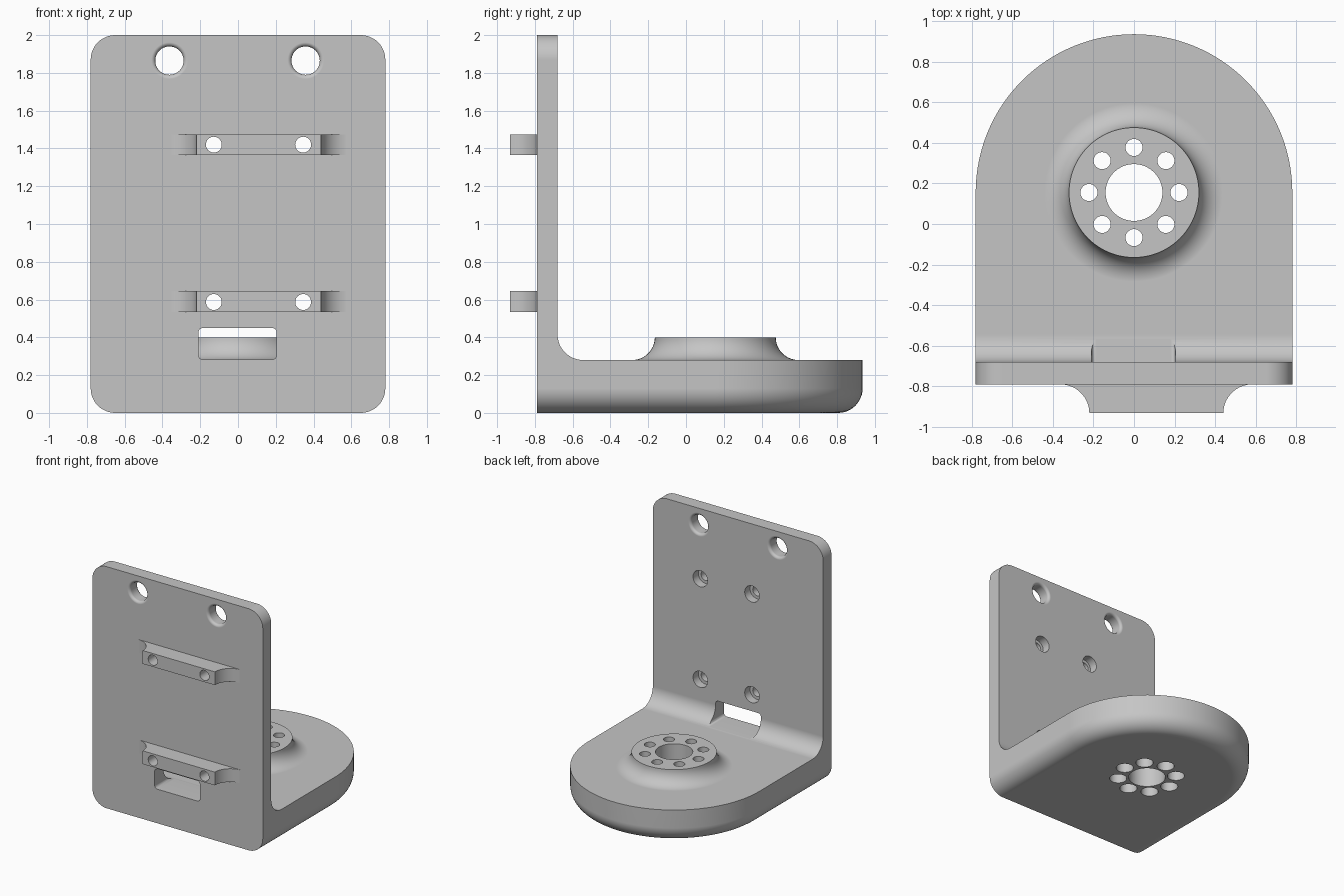
import bpy, bmesh, math
from mathutils import Matrix, Vector

cube = bpy.data.objects.get("Cube")
if cube:
    bpy.data.objects.remove(cube, do_unlink=True)

HALF = 0.78         # half width of the bracket
AXIS = 0.155        # y of the round end and hub
FRONT, BACK = -0.79, -0.68   # faces of the upright plate
FLOOR = 0.28        # top of the base
R = 0.13            # outer edge rounding
TO_Y = Matrix.Rotation(-math.pi / 2, 4, 'X')   # local z becomes +y

grey = bpy.data.materials.new("light_grey")
grey.use_nodes = True
grey.diffuse_color = (0.56, 0.56, 0.56, 1)
grey.node_tree.nodes["Principled BSDF"].inputs["Base Color"].default_value = (0.56, 0.56, 0.56, 1)


def arc(cx, cy, r, a0, a1, n=12):
    angles = [math.radians(a0 + (a1 - a0) * i / n) for i in range(n + 1)]
    return [(cx + r * math.cos(a), cy + r * math.sin(a)) for a in angles]


def loft(bm, rings):
    """Skin a stack of equal-sized rings and cap both ends."""
    loops = [[bm.verts.new(p) for p in ring] for ring in rings]
    n = len(loops[0])
    for a, b in zip(loops, loops[1:]):
        for i in range(n):
            j = (i + 1) % n
            bm.faces.new((a[i], a[j], b[j], b[i]))
    bm.faces.new(loops[0][::-1])
    bm.faces.new(loops[-1])


def lathe(bm, profile, matrix, n=48):
    """Turn (radius, height) points about the local z axis."""
    loft(bm, [[matrix @ Vector((x, y, h)) for x, y in arc(0, 0, r, 0, 360, n)[:-1]]
              for r, h in profile])


def finish(bm, name):
    bmesh.ops.recalc_face_normals(bm, faces=bm.faces)
    mesh = bpy.data.meshes.new(name)
    bm.to_mesh(mesh)
    bm.free()
    mesh.materials.append(grey)
    obj = bpy.data.objects.new(name, mesh)
    bpy.context.collection.objects.link(obj)
    return obj


def combine(obj, other, operation):
    mod = obj.modifiers.new("combine", 'BOOLEAN')
    mod.object, mod.operation, mod.solver = other, operation, 'EXACT'
    bpy.context.view_layer.objects.active = obj
    bpy.ops.object.modifier_apply(modifier=mod.name)
    bpy.data.objects.remove(other, do_unlink=True)


# Round-ended block with rounded lower and upper edges
def outline(inset, z):
    r = HALF - inset
    pts = arc(0, AXIS, r, 0, 180, 64) + [(-r, -0.95), (r, -0.95)]
    return [(x, y, z) for x, y in pts]


curve = [(R - x, R - y) for x, y in arc(0, 0, R, 90, 0)]   # (inset, height)
levels = [(R - x, R + y) for x, y in arc(0, 0, R, -90, 0)]
bm = bmesh.new()
loft(bm, [outline(d, z) for d, z in levels] +
         [outline(d, 2 - z) for d, z in reversed(levels)])
bracket = finish(bm, "bracket")

# L-shaped side profile with a filleted inner corner
side = ([(FRONT, -0.1), (1.1, -0.1), (1.1, FLOOR)]
        + arc(BACK + 0.135, FLOOR + 0.135, 0.135, 270, 180)
        + [(BACK, 2.1), (FRONT, 2.1)])
bm = bmesh.new()
loft(bm, [[(x, y, z) for y, z in side] for x in (-1, 1)])
combine(bracket, finish(bm, "side_profile"), 'INTERSECT')

# Hub flaring into the base
hub_at = Matrix.Translation((0, AXIS, 0))
bm = bmesh.new()
lathe(bm, [(0.48, 0.15), (0.48, FLOOR - 0.003)]
      + arc(0.44, 0.40, 0.12, 262, 180, 10), hub_at, 96)
combine(bracket, finish(bm, "hub"), 'UNION')

# Two front mounting bars with flared ends
LEFT, RIGHT, NOSE, FLARE = 0.44, -0.22, -0.932, 0.142
bar = (arc(RIGHT - FLARE, NOSE, FLARE, 82, 0, 10)
       + arc(LEFT + FLARE, NOSE, FLARE, 180, 98, 10)
       + [(LEFT + FLARE + 0.02, FRONT + 0.003), (LEFT + FLARE + 0.02, FRONT + 0.05),
          (RIGHT - FLARE - 0.02, FRONT + 0.05), (RIGHT - FLARE - 0.02, FRONT + 0.003)])
bm = bmesh.new()
for z in (0.535, 1.365):
    loft(bm, [[(x, y, h) for x, y in bar] for h in (z, z + 0.11)])
combine(bracket, finish(bm, "mounting_bars"), 'UNION')

# All openings
bm = bmesh.new()
lathe(bm, [(0.14, -0.1), (0.14, 0.5)], hub_at, 64)
for i in range(8):      # counterbored bolt circle
    a = i * math.pi / 4
    at = hub_at @ Matrix.Translation((0.222 * math.cos(a), 0.222 * math.sin(a), 0))
    lathe(bm, [(0.066, -0.1), (0.066, 0.2), (0.042, 0.2), (0.042, 0.5)], at, 32)
for x in (-0.128, 0.345):      # counterbored bar holes
    for z in (0.587, 1.42):
        lathe(bm, [(0.042, -1), (0.042, BACK - 0.07), (0.067, BACK - 0.07), (0.067, -0.6)],
              Matrix.Translation((x, 0, z)) @ TO_Y, 32)
e = 0.022
rim = ([(0.075 + e, FRONT - 0.05)] + arc(0.075 + e, FRONT + e, e, 270, 180, 6)
       + arc(0.075 + e, BACK - e, e, 180, 90, 6) + [(0.075 + e, BACK + 0.05)])
for x in (-0.363, 0.358):      # upper holes with rounded rims
    lathe(bm, rim, Matrix.Translation((x, 0, 1.865)) @ TO_Y)
c = 0.025                      # cable slot
slot = (arc(0.205 - c, 0.45 - c, c, 0, 90, 6) + arc(-0.21 + c, 0.45 - c, c, 90, 180, 6)
        + arc(-0.21 + c, 0.282 + c, c, 180, 270, 6) + arc(0.205 - c, 0.282 + c, c, 270, 360, 6))
loft(bm, [[(x, y, z) for x, z in slot] for y in (-0.9, -0.5)])
combine(bracket, finish(bm, "openings"), 'DIFFERENCE')

# Smooth curved surfaces, crisp edges
bpy.ops.object.select_all(action='DESELECT')
bracket.select_set(True)
bpy.context.view_layer.objects.active = bracket
bpy.ops.object.shade_smooth_by_angle(angle=math.radians(30))
normals = bracket.modifiers.new("face_weighted_normals", 'WEIGHTED_NORMAL')
normals.keep_sharp = True
